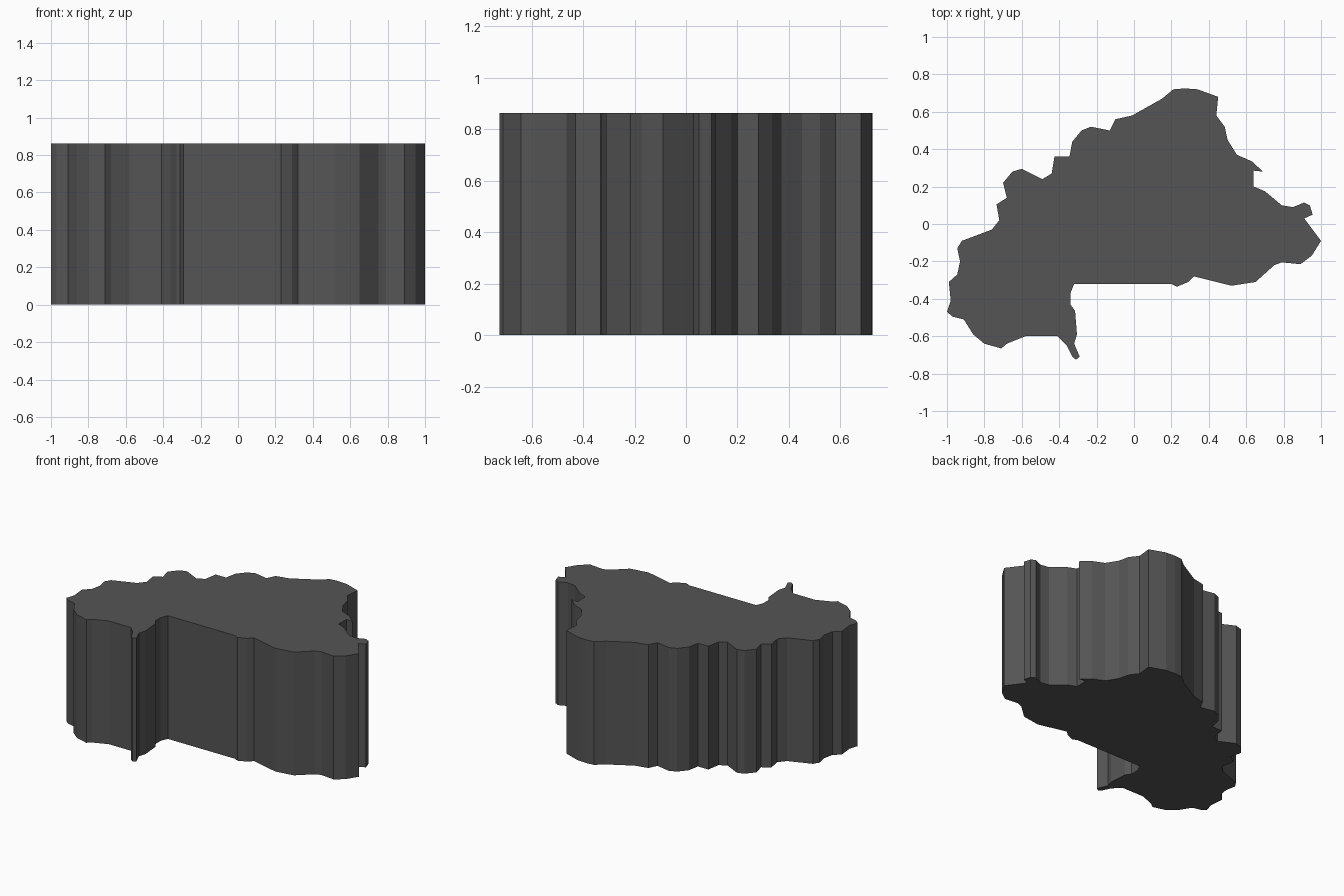
import bpy, bmesh

HEIGHT = 0.863

# Outline seen from above, counter-clockwise from the west corner
outline = [
    (-1, -.47), (-.97, -.495), (-.91, -.51), (-.86, -.59), (-.80, -.64), (-.71, -.665),
    (-.68, -.64), (-.58, -.60), (-.41, -.60), (-.36, -.65), (-.33, -.71), (-.31, -.725),
    (-.29, -.71), (-.32, -.64), (-.305, -.59), (-.315, -.465), (-.34, -.43), (-.34, -.37),
    (-.32, -.32), (.20, -.32), (.23, -.335), (.29, -.31), (.32, -.28), (.52, -.33),
    (.65, -.31), (.75, -.22), (.79, -.205), (.89, -.215), (.95, -.17), (1, -.09),
    (.91, .03), (.955, .05), (.94, .10), (.91, .115), (.85, .09), (.79, .10),
    (.70, .175), (.64, .20), (.64, .285), (.69, .28), (.63, .335), (.55, .37),
    (.50, .45), (.485, .52), (.44, .58), (.45, .68), (.34, .72), (.27, .725),
    (.21, .72), (.15, .67), (-.01, .58), (-.10, .56), (-.13, .50), (-.23, .52),
    (-.28, .50), (-.33, .44), (-.345, .36), (-.425, .36), (-.44, .27), (-.49, .24),
    (-.60, .295), (-.65, .28), (-.70, .22), (-.68, .14), (-.735, .105), (-.72, .02),
    (-.76, -.03), (-.92, -.09), (-.945, -.13), (-.93, -.20), (-.945, -.27), (-.99, -.31),
    (-.98, -.41),
]

# Flat-sided block: fill the outline and extrude it straight up
bm = bmesh.new()
base = bm.faces.new([bm.verts.new((x, y, 0)) for x, y in outline])
new = bmesh.ops.extrude_face_region(bm, geom=[base], use_keep_orig=True)["geom"]
bmesh.ops.translate(bm, vec=(0, 0, HEIGHT),
                    verts=[v for v in new if isinstance(v, bmesh.types.BMVert)])
bmesh.ops.recalc_face_normals(bm, faces=bm.faces[:])
bmesh.ops.triangulate(bm, faces=[f for f in bm.faces if len(f.verts) > 4])

mesh = bpy.data.meshes.new("region_block")
bm.to_mesh(mesh)
bm.free()
block = bpy.data.objects.new("region_block", mesh)
bpy.context.collection.objects.link(block)

# Dark grey finish
mat = bpy.data.materials.new("dark_grey")
mat.diffuse_color = (0.09, 0.09, 0.09, 1)
mesh.materials.append(mat)
